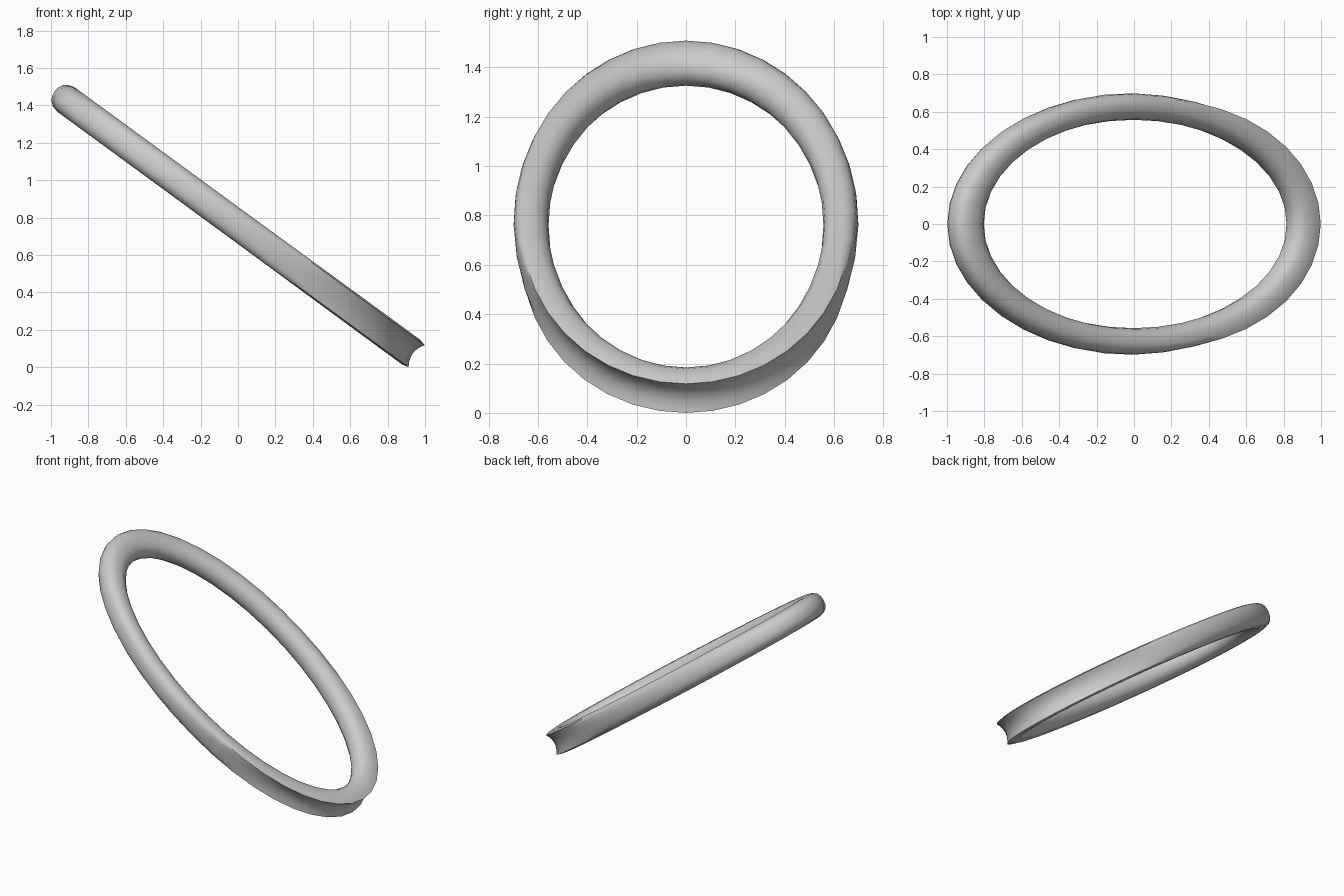
import bpy, bmesh, math
from mathutils import Vector

if "Cube" in bpy.data.objects:
    bpy.data.objects.remove(bpy.data.objects["Cube"])

SEG = 40
# Half cross-sections from outer middle to inner middle: (radial -1..1, height)
ROUND = [(1, 0), (.96, .03), (.84, .053), (.6, .071), (.25, .08),
         (-.25, .078), (-.66, .062), (-.92, .034), (-1, 0)]
GROOVE = [(.66, 0), (.71, .025), (.82, .05), (1, .073), (.5, .082),
          (-.25, .078), (-.66, .062), (-.92, .034), (-1, 0)]


def closed(half):
    return half + [(s, -h) for s, h in half[-2:0:-1]]


def lerp(a, b, t):
    return a + (b - a) * t


# Tilted frame of the ring
tilt = math.radians(36.2)
along = Vector((math.cos(tilt), 0, -math.sin(tilt)))
side = Vector((0, 1, 0))
normal = Vector((math.sin(tilt), 0, math.cos(tilt)))
center = Vector((0, 0, .77))

# Sweep: round at the high end, grooved on the outside at the low end
bm = bmesh.new()
rings = []
for i in range(SEG):
    a = 2 * math.pi * i / SEG
    c, sn = math.cos(a), math.sin(a)
    w = min(1, max(0, (c + .15) / 1.1))
    w = w * w * (3 - 2 * w)
    low = (c + 1) / 2
    outer = lerp(1.21, 1.188, low)
    inner = lerp(1.008, 1.035, low)
    ring = []
    for (s0, h0), (s1, h1) in zip(closed(ROUND), closed(GROOVE)):
        t = (lerp(s0, s1, w) + 1) / 2
        p = (center + along * c * lerp(inner, outer, t)
             + side * sn * lerp(.557, .7, t) + normal * lerp(h0, h1, w))
        ring.append(bm.verts.new(p))
    rings.append(ring)
n = len(rings[0])
for i in range(SEG):
    r, q = rings[i], rings[(i + 1) % SEG]
    for j in range(n):
        k = (j + 1) % n
        bm.faces.new((r[j], q[j], q[k], r[k]))
bmesh.ops.recalc_face_normals(bm, faces=bm.faces)

# Stand on the ground, centred in x
xs = [v.co.x for v in bm.verts]
shift = Vector((-(min(xs) + max(xs)) / 2, 0, -min(v.co.z for v in bm.verts)))
bmesh.ops.translate(bm, verts=bm.verts, vec=shift)

mesh = bpy.data.meshes.new("tilted_ring")
bm.to_mesh(mesh)
bm.free()
ob = bpy.data.objects.new("tilted_ring", mesh)
bpy.context.collection.objects.link(ob)
bpy.context.view_layer.objects.active = ob
ob.select_set(True)
bpy.ops.object.shade_smooth_by_angle(angle=math.radians(50))
